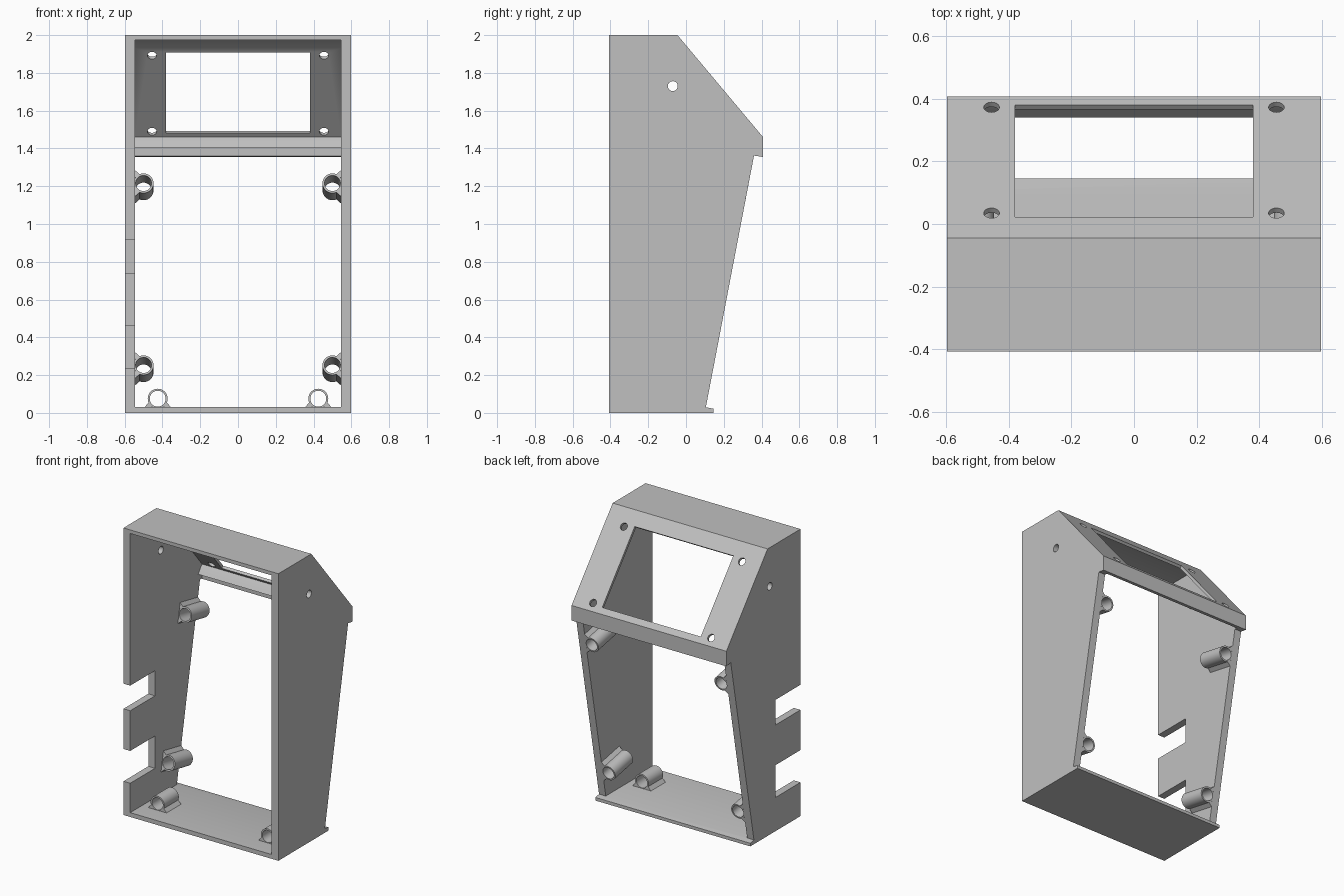
import bpy, bmesh, math
from mathutils import Matrix, Vector

cube = bpy.data.objects.get("Cube")
if cube:
    bpy.data.objects.remove(cube, do_unlink=True)

gray = bpy.data.materials.new("matte_gray")
gray.use_nodes = True
COLOR = (0.53, 0.53, 0.53, 1)
gray.diffuse_color = COLOR
gray.node_tree.nodes["Principled BSDF"].inputs["Base Color"].default_value = COLOR


def make_object(name, bm):
    bmesh.ops.recalc_face_normals(bm, faces=bm.faces)
    mesh = bpy.data.meshes.new(name)
    bm.to_mesh(mesh)
    bm.free()
    obj = bpy.data.objects.new(name, mesh)
    mesh.materials.append(gray)
    bpy.context.collection.objects.link(obj)
    return obj


def prism(bm, points, offset):
    """Extrude a closed loop of 3D points along offset."""
    face = bm.faces.new([bm.verts.new(p) for p in points])
    ext = bmesh.ops.extrude_face_region(bm, geom=[face])
    verts = [v for v in ext["geom"] if isinstance(v, bmesh.types.BMVert)]
    bmesh.ops.translate(bm, verts=verts, vec=offset)


def side_profile(name, outline, half_width):
    bm = bmesh.new()
    prism(bm, [(-half_width, y, z) for y, z in outline], (2 * half_width, 0, 0))
    return make_object(name, bm)


def box(name, low, high):
    return side_profile_box(name, low, high)


def side_profile_box(name, low, high):
    bm = bmesh.new()
    (x0, y0, z0), (x1, y1, z1) = low, high
    prism(bm, [(x0, y0, z0), (x1, y0, z0), (x1, y1, z0), (x0, y1, z0)], (0, 0, z1 - z0))
    return make_object(name, bm)


def rod(name, center, axis, radius, length):
    bm = bmesh.new()
    turn = Vector(axis).to_track_quat('Z', 'Y').to_matrix().to_4x4()
    bmesh.ops.create_cone(bm, cap_ends=True, segments=32, radius1=radius, radius2=radius,
                          depth=length, matrix=Matrix.Translation(center) @ turn)
    return make_object(name, bm)


def cut(target, cutter):
    mod = target.modifiers.new("cut", 'BOOLEAN')
    mod.operation, mod.solver, mod.object = 'DIFFERENCE', 'EXACT', cutter
    bpy.context.view_layer.objects.active = target
    bpy.ops.object.modifier_apply(modifier=mod.name)
    bpy.data.objects.remove(cutter, do_unlink=True)


def smooth(obj):
    bpy.ops.object.select_all(action='DESELECT')
    obj.select_set(True)
    bpy.context.view_layer.objects.active = obj
    bpy.ops.object.shade_smooth_by_angle(angle=math.radians(30))


# Enclosure: solid side outline, hollowed by the inner cavity
enclosure = side_profile("enclosure", [
    (-0.408, 0), (0.145, 0), (0.145, 0.022), (0.105, 0.03), (0.36, 1.362),
    (0.408, 1.355), (0.408, 1.46), (-0.045, 2), (-0.408, 2)], 0.597)
cut(enclosure, side_profile("cavity", [
    (-0.6, 0.03), (0.38, 0.03), (0.38, 1.405), (0.34, 1.405), (0.365, 1.44),
    (0.383, 1.46), (-0.012, 1.93), (-0.09, 1.975), (-0.6, 1.975)], 0.545))

# Display window and its screw holes, square to the sloped panel
slope = Vector((0, 0.453, -0.54)).normalized()
normal = Vector((0, 0.54, 0.453)).normalized()
top_edge = Vector((0, -0.045, 2))


def on_panel(y):
    return top_edge + slope * ((y + 0.045) / slope.y)


bm = bmesh.new()
corners = [on_panel(y) + Vector((x, 0, 0)) - normal * 0.1
           for x, y in ((-0.38, 0.022), (0.38, 0.022), (0.38, 0.38), (-0.38, 0.38))]
prism(bm, corners, normal * 0.2)
cut(enclosure, make_object("window_cutter", bm))
for x in (-0.455, 0.455):
    for y in (0.035, 0.373):
        cut(enclosure, rod("hole_cutter", on_panel(y) + Vector((x, 0, 0)), normal, 0.025, 0.12))

# Side wall pivot holes, and cable notches in one wall
cut(enclosure, rod("hole_cutter", (0, -0.07, 1.73), (1, 0, 0), 0.026, 3))
for z0, z1 in ((0.235, 0.46), (0.74, 0.915)):
    cut(enclosure, box("notch_cutter", (-0.7, -0.5, z0), (-0.5, -0.135, z1)))
smooth(enclosure)


def screw_post(name, foot, up, axis, length, outer=0.053, inner=0.042, height=0.045):
    """Open tube standing off a surface, with a small gusset on each side."""
    up, axis = Vector(up), Vector(axis).normalized()
    across = up.cross(axis)
    center = Vector(foot) + up * height
    bm = bmesh.new()
    n = 32
    rings = []
    for radius, along in ((outer, 0), (outer, length), (inner, length), (inner, 0)):
        rings.append([bm.verts.new(center + axis * along + radius * (
            across * math.cos(2 * math.pi * i / n) + up * math.sin(2 * math.pi * i / n)))
            for i in range(n)])
    for a, b in zip(rings, rings[1:] + rings[:1]):
        for i in range(n):
            j = (i + 1) % n
            bm.faces.new((a[i], a[j], b[j], b[i]))
    for side in (-1, 1):
        points = [Vector(foot) + across * side * u + up * v
                  for u, v in ((0.072, -0.002), (0.03, -0.002), (0.048, 0.025))]
        prism(bm, points, axis * length)
    smooth(make_object(name, bm))


# Posts on both walls, square to the slanted rim, and posts on the floor
rim_axis = Vector((0, 0.982, -0.188))
for side, label in ((1, "left"), (-1, "right")):
    for z, level in ((1.178, "upper"), (0.215, "lower")):
        rim = Vector((side * 0.545, 0.105 + (z - 0.03) * 0.1915, z))
        screw_post(f"{level}_{label}_post", rim - rim_axis * 0.2, (-side, 0, 0), rim_axis, 0.2)
    screw_post(f"floor_{label}_post", (side * 0.425, -0.28, 0.03), (0, 0, 1), (0, 1, 0), 0.16)
